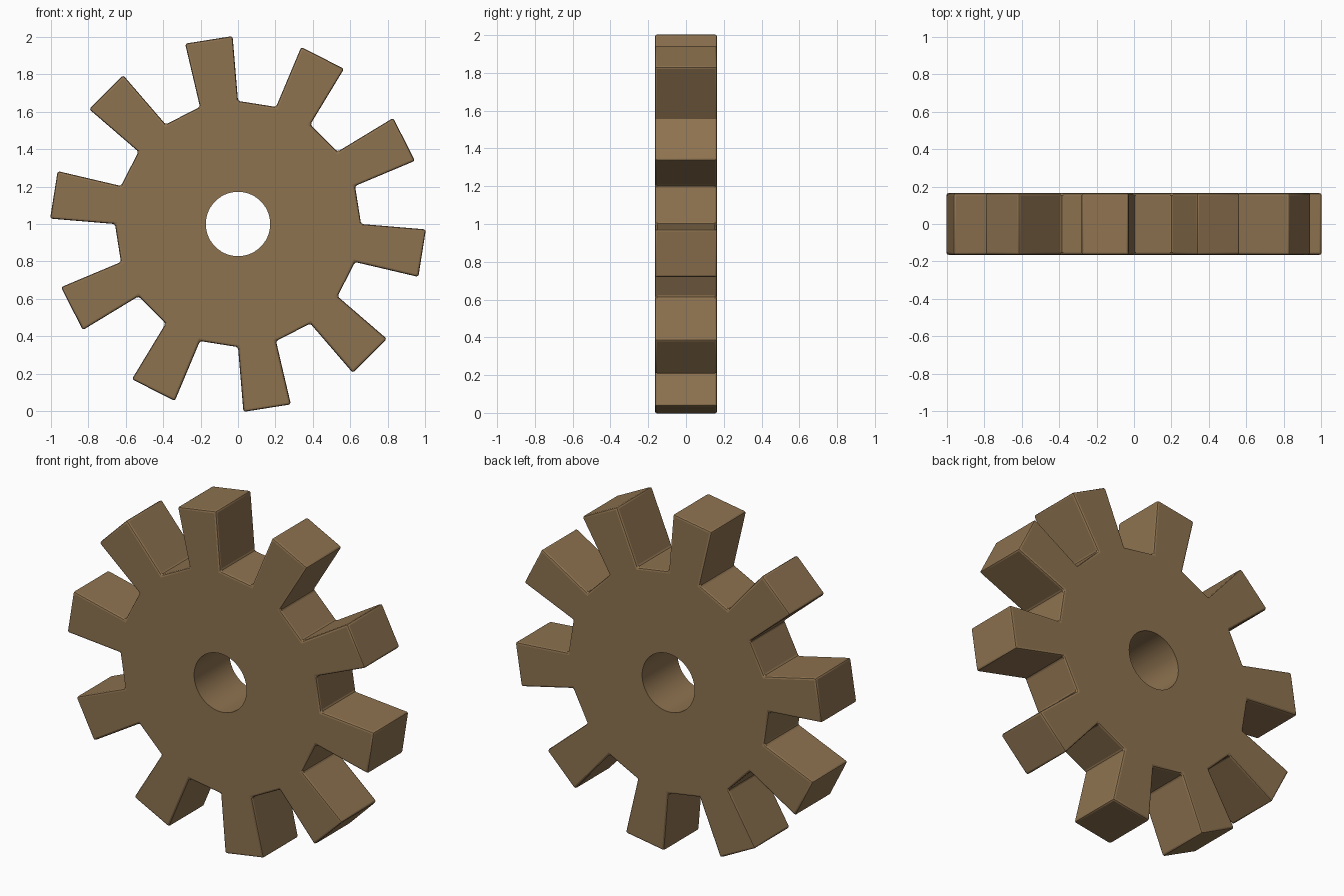
import bpy, bmesh, math

if "Cube" in bpy.data.objects:
    bpy.data.objects.remove(bpy.data.objects["Cube"])

TEETH = 10
ROOT_R, TIP_R, HOLE_R = 0.658, 1.005, 0.172
HALF_THICK = 0.165
FIRST_TOOTH = 99          # degrees, centre of the topmost tooth
CENTRE_Z = 1.0


def polar(radius, degrees):
    a = math.radians(degrees)
    return radius * math.cos(a), radius * math.sin(a)


# Gear outline: flat root facets and slightly tapered square teeth
outline = []
for i in range(TEETH):
    mid = FIRST_TOOTH + i * 360 / TEETH
    for radius, offset in ((ROOT_R, -9), (TIP_R, -7.35), (TIP_R, 7.35), (ROOT_R, 9)):
        outline.append(polar(radius, mid + offset))

# Gear body: outline extruded along y
bm = bmesh.new()
face = bm.faces.new([bm.verts.new((x, -HALF_THICK, z + CENTRE_Z)) for x, z in outline])
extruded = bmesh.ops.extrude_face_region(bm, geom=[face])
moved = [g for g in extruded["geom"] if isinstance(g, bmesh.types.BMVert)]
bmesh.ops.translate(bm, verts=moved, vec=(0, 2 * HALF_THICK, 0))
bmesh.ops.recalc_face_normals(bm, faces=bm.faces)
mesh = bpy.data.meshes.new("gear_wheel")
bm.to_mesh(mesh)
bm.free()
gear = bpy.data.objects.new("gear_wheel", mesh)
bpy.context.collection.objects.link(gear)

# Softened edges
bevel = gear.modifiers.new("soft_edges", "BEVEL")
bevel.width = 0.012
bevel.segments = 2
bevel.limit_method = "ANGLE"

# Axle hole cut through the centre
bpy.ops.mesh.primitive_cylinder_add(vertices=48, radius=HOLE_R, depth=1,
                                    location=(0, 0, CENTRE_Z),
                                    rotation=(math.pi / 2, 0, 0))
cutter = bpy.context.object
cutter.name = "axle_hole_cutter"
cutter.hide_render = True
hole = gear.modifiers.new("axle_hole", "BOOLEAN")
hole.operation = "DIFFERENCE"
hole.solver = "EXACT"
hole.object = cutter

# Apply modifiers, discard the cutter, keep the facets crisp and the bore smooth
bpy.ops.object.select_all(action="DESELECT")
gear.select_set(True)
bpy.context.view_layer.objects.active = gear
for name in ("soft_edges", "axle_hole"):
    bpy.ops.object.modifier_apply(modifier=name)
bpy.data.objects.remove(cutter)
bpy.ops.object.shade_smooth_by_angle(angle=math.radians(20))

# Brown wood colour
wood = bpy.data.materials.new("brown_wood")
wood.diffuse_color = (0.27, 0.17, 0.08, 1)
wood.use_nodes = True
wood.node_tree.nodes["Principled BSDF"].inputs["Base Color"].default_value = wood.diffuse_color
gear.data.materials.clear()
gear.data.materials.append(wood)
